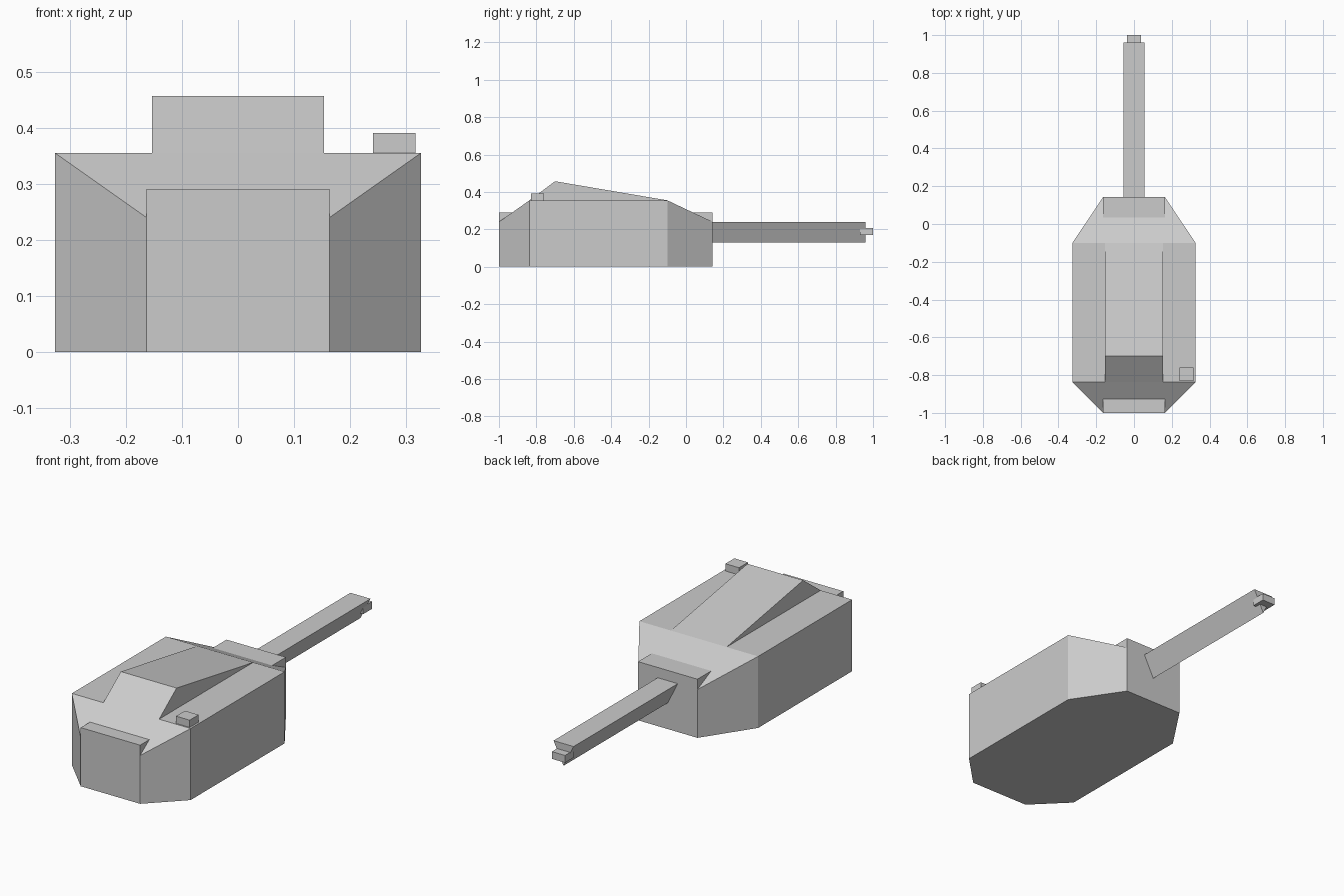
import bpy, bmesh

if "Cube" in bpy.data.objects:
    bpy.data.objects.remove(bpy.data.objects["Cube"])


def make_object(name, bm):
    bmesh.ops.recalc_face_normals(bm, faces=bm.faces)
    mesh = bpy.data.meshes.new(name)
    bm.to_mesh(mesh)
    bm.free()
    obj = bpy.data.objects.new(name, mesh)
    bpy.context.collection.objects.link(obj)
    return obj


def loft(name, start, end):
    """Closed solid between two matching outlines."""
    bm = bmesh.new()
    a = [bm.verts.new(p) for p in start]
    b = [bm.verts.new(p) for p in end]
    bm.faces.new(a)
    bm.faces.new(b)
    for i in range(len(a)):
        j = (i + 1) % len(a)
        bm.faces.new((a[i], a[j], b[j], b[i]))
    return make_object(name, bm)


def side_profile(name, half_width, points):
    """Extrude a (y, z) profile symmetrically across x."""
    return loft(name, [(-half_width, y, z) for y, z in points],
                [(half_width, y, z) for y, z in points])


def box(name, x0, x1, y0, y1, z0, z1):
    outline = [(x0, y0), (x1, y0), (x1, y1), (x0, y1)]
    return loft(name, [(x, y, z0) for x, y in outline],
                [(x, y, z1) for x, y in outline])


# Hull shell: eight-sided plan with sloping ends on the roof
bm = bmesh.new()
stations = [(-1.0, 0.163, 0.24), (-0.837, 0.326, 0.355),
            (-0.10, 0.326, 0.355), (0.143, 0.163, 0.24)]
rows = [[bm.verts.new(p) for p in ((-w, y, 0), (w, y, 0), (w, y, z), (-w, y, z))]
        for y, w, z in stations]
for r, s in zip(rows, rows[1:]):
    for i in range(4):
        j = (i + 1) % 4
        bm.faces.new((r[i], r[j], s[j], s[i]))
bm.faces.new(rows[0])
bm.faces.new(rows[-1])
make_object("turret_shell", bm)

# Flat ledges raised at both ends
side_profile("front_ledge", 0.163, [(-1.0, 0.24), (-1.0, 0.291), (-0.92, 0.291), (-0.92, 0.24)])
side_profile("rear_ledge", 0.163, [(0.143, 0.24), (0.143, 0.291), (0.03, 0.291), (0.03, 0.24)])

# Roof wedge
side_profile("roof_wedge", 0.153, [(-0.837, 0.355), (-0.70, 0.457), (-0.10, 0.355)])

# Small roof block
box("roof_block", 0.241, 0.316, -0.83, -0.76, 0.35, 0.391)

# Three-sided barrel and its tip
triangle = [(-0.055, 0.24), (0.055, 0.24), (0.0, 0.13)]
loft("barrel", [(x, 0.12, z) for x, z in triangle],
     [(x, 0.96, z) for x, z in triangle])
box("barrel_tip", -0.036, 0.036, 0.93, 1.0, 0.17, 0.206)
